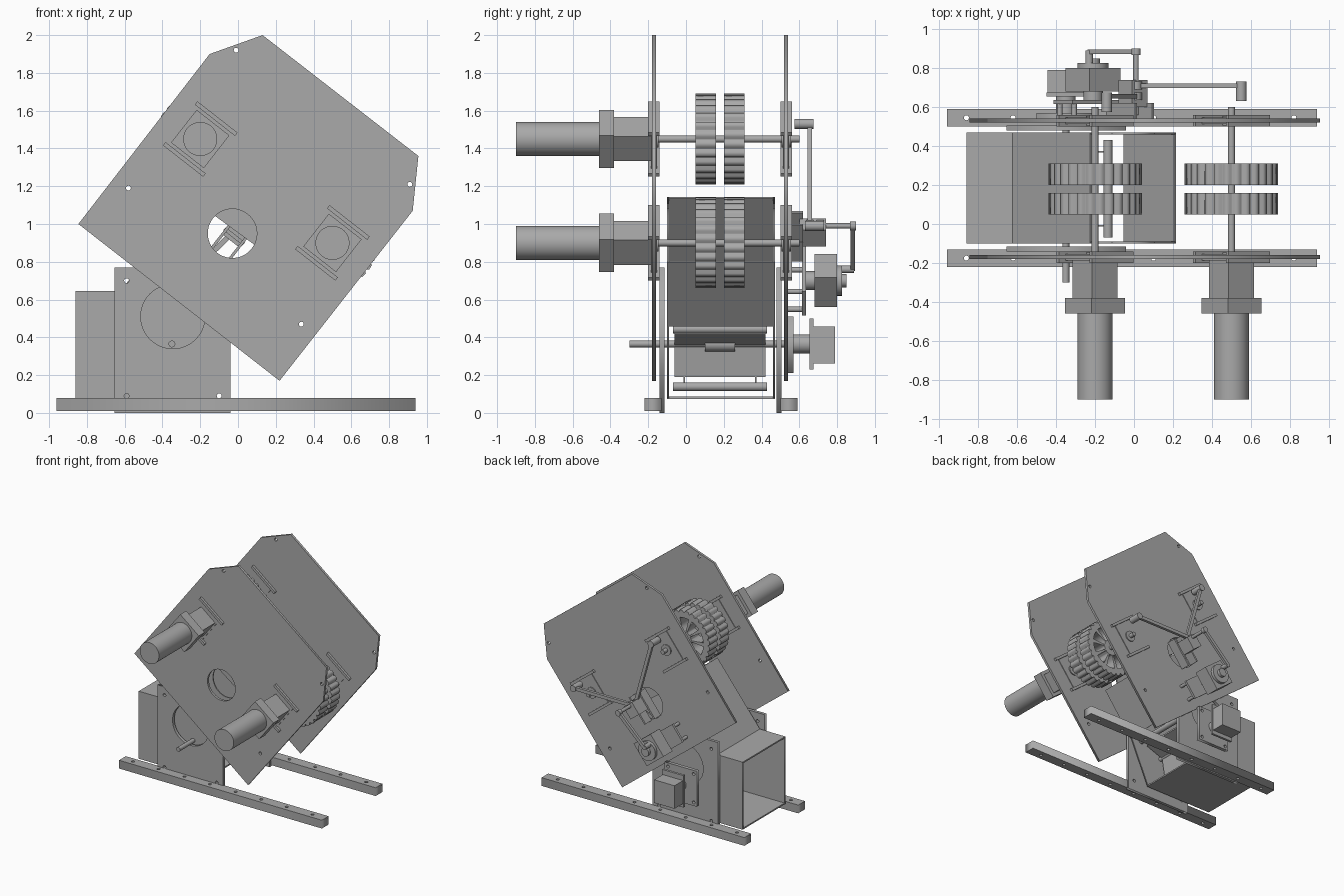
import bpy
from math import sin, cos, pi, radians, hypot, atan2
from mathutils import Vector

cube = bpy.data.objects.get("Cube")
if cube:
    bpy.data.objects.remove(cube, do_unlink=True)

metal = bpy.data.materials.new("plain_grey")
GREY = (0.4, 0.4, 0.4, 1)
metal.use_nodes = True
metal.diffuse_color = GREY
metal.node_tree.nodes["Principled BSDF"].inputs["Base Color"].default_value = GREY

TILT = radians(38)
U = Vector((cos(TILT), -sin(TILT)))   # across the launcher
V = Vector((sin(TILT), cos(TILT)))    # launch direction


def finish(ob, name, smooth=False):
    ob.name = ob.data.name = name
    ob.data.materials.clear()
    ob.data.materials.append(metal)
    if smooth:
        bpy.ops.object.shade_smooth_by_angle(angle=radians(35))
    return ob


def circle(x, z, r, n=24):
    return [(x + r * cos(2 * pi * i / n), z + r * sin(2 * pi * i / n)) for i in range(n)]


def prism(name, loops, lo, hi, upright=True, smooth=False):
    """Extrude an outline with holes along y (upright) or along z."""
    cu = bpy.data.curves.new(name, "CURVE")
    cu.dimensions, cu.fill_mode = "2D", "BOTH"
    cu.extrude = (hi - lo) / 2
    for loop in loops:
        sp = cu.splines.new("POLY")
        sp.points.add(len(loop) - 1)
        for p, (a, b) in zip(sp.points, loop):
            p.co = (a, b, 0, 1)
        sp.use_cyclic_u = True
    ob = bpy.data.objects.new(name, cu)
    bpy.context.collection.objects.link(ob)
    mid = (lo + hi) / 2
    ob.location = (0, mid, 0) if upright else (0, 0, mid)
    ob.rotation_euler.x = pi / 2 if upright else 0
    bpy.ops.object.select_all(action="DESELECT")
    ob.select_set(True)
    bpy.context.view_layer.objects.active = ob
    bpy.ops.object.convert(target="MESH")
    return finish(bpy.context.object, name, smooth)


def box(name, x, z, w, h, lo, hi, turn=0.0):
    """Box centred on x, z, spanning lo to hi in y, turned about y."""
    bpy.ops.mesh.primitive_cube_add(size=1, location=(x, (lo + hi) / 2, z), rotation=(0, turn, 0))
    ob = bpy.context.object
    ob.scale = (w, hi - lo, h)
    return finish(ob, name)


def rod(name, x, z, r, lo, hi, n=32):
    bpy.ops.mesh.primitive_cylinder_add(vertices=n, radius=r, depth=hi - lo,
                                        location=(x, (lo + hi) / 2, z), rotation=(pi / 2, 0, 0))
    return finish(bpy.context.object, name, True)


def link(name, a, b, w, lo, hi):
    """Flat bar joining two points in the xz plane."""
    dx, dz = b[0] - a[0], b[1] - a[1]
    return box(name, (a[0] + b[0]) / 2, (a[1] + b[1]) / 2, hypot(dx, dz), w, lo, hi, -atan2(dz, dx))


def rect(x0, z0, x1, z1):
    return [(x0, z0), (x1, z0), (x1, z1), (x0, z1)]


AXLES = {"upper": Vector((-0.2, 1.45)), "lower": Vector((0.5, 0.9))}
SIDES = {"front": (-0.17, -1), "back": (0.53, 1)}

# Foot rails with bolt holes
for side, y in (("front", -0.175), ("back", 0.545)):
    holes = [circle(-0.86 + 0.24 * i, y, 0.013, 12) for i in range(8)]
    prism(side + "_foot_rail", [rect(-0.96, y - 0.045, 0.94, y + 0.045)] + holes, 0.01, 0.08, False)

# Upright base plates with a large round opening
for side, y in (("front", -0.128), ("back", 0.493)):
    holes = [circle(x, z, 0.013, 12) for x, z in ((-0.59, 0.7), (-0.59, 0.09), (-0.1, 0.09))]
    prism(side + "_base_plate",
          [rect(-0.655, 0, -0.04, 0.77), circle(-0.345, 0.51, 0.17, 48)] + holes, y - 0.013, y + 0.013)

# Tilted launcher plates
outline = [(-0.845, 1.0), (-0.15, 1.9), (0.13, 2.0), (0.955, 1.36), (0.925, 1.07), (0.22, 0.17)]
bolts = [(-0.58, 1.19), (-0.01, 1.92), (0.91, 1.21), (0.335, 0.47)]
for side, (y, out) in SIDES.items():
    prism(side + "_launcher_plate",
          [outline, circle(-0.03, 0.95, 0.13, 48)] + [circle(x, z, 0.013, 12) for x, z in bolts],
          y - 0.01, y + 0.01)

# Feed box and chute: two side sheets, floor, roof and sloping walls
chute = [(-0.86, 0.08), (-0.22, 0.08), (-0.05, 0.46), (0.21, 0.8), (-0.22, 1.14), (-0.62, 0.64), (-0.86, 0.64)]
for side, y in (("front", -0.095), ("back", 0.465)):
    prism(side + "_chute_side", [chute, circle(-0.03, 0.95, 0.135, 48)], y - 0.005, y + 0.005)
link("box_floor", chute[0], chute[1], 0.012, -0.1, 0.47)
link("box_roof", chute[6], chute[5], 0.012, -0.1, 0.47)
link("chute_left_wall", chute[5], chute[4], 0.012, -0.1, 0.47)
link("chute_right_wall", chute[2], chute[3], 0.012, -0.1, 0.47)

# Three-armed feed paddle with rollers
HUB = Vector((-0.35, 0.365))
rod("feed_shaft", *HUB, 0.018, -0.3, 0.62)
rod("feed_hub", *HUB, 0.04, 0.1, 0.26)
for i in range(3):
    ang = radians(20 + 120 * i)
    d = Vector((cos(ang), sin(ang)))
    tip = HUB + d * 0.23
    link("paddle", HUB, HUB + d * 0.175, 0.02, -0.06, 0.42)
    rod("paddle_roller", *tip, 0.023, -0.07, 0.43, 20)
    for y in (-0.01, 0.37):
        link("roller_pin", HUB + d * 0.17, tip, 0.008, y - 0.004, y + 0.004)

# Feed motor
prism("feed_motor_plate", [rect(-0.5, 0.21, -0.2, 0.51)] +
      [circle(-0.35 + sx * 0.12, 0.36 + sz * 0.12, 0.013, 12) for sx in (-1, 1) for sz in (-1, 1)], 0.54, 0.57)
rod("feed_motor_collar", *HUB, 0.05, 0.57, 0.67)
box("feed_motor_flange", *HUB, 0.2, 0.27, 0.655, 0.675)
box("feed_motor", -0.35, 0.36, 0.19, 0.195, 0.67, 0.79)


def wheel(name, c, lo, hi, teeth=28, spokes=10):
    rim = []
    for i in range(teeth):
        for f, r in ((0, 0.224), (0.2, 0.24), (0.7, 0.24), (0.9, 0.224)):
            a = 2 * pi * (i + f) / teeth
            rim.append((c.x + r * cos(a), c.y + r * sin(a)))
    windows = []
    for i in range(spokes):
        steps = [2 * pi * (i + t) / spokes for t in (0.14, 0.38, 0.62, 0.86)]
        windows.append([(c.x + 0.18 * cos(a), c.y + 0.18 * sin(a)) for a in steps] +
                       [(c.x + 0.065 * cos(a), c.y + 0.065 * sin(a)) for a in reversed(steps)])
    prism(name, [rim] + windows, lo, hi)


# Wheel pairs, axles, bearing mounts and drive motors
for key, c in AXLES.items():
    wheel(key + "_front_wheel", c, 0.05, 0.16)
    wheel(key + "_back_wheel", c, 0.2, 0.31)
    rod(key + "_axle", *c, 0.018, -0.38, 0.6)
    for side, (y, out) in SIDES.items():
        box(key + "_bearing_plate", *c, 0.19, 0.25, y - 0.016, y + 0.016, TILT)
        rod(key + "_bearing", *c, 0.045, y - 0.025, y + 0.025)
        for s in (-1, 1):
            box(key + "_mount_strip", *(c + V * 0.137 * s), 0.27, 0.022, y - 0.03, y + 0.03, TILT)
    box(key + "_motor_bracket", *c, 0.165, 0.165, -0.38, -0.18, TILT)
    box(key + "_gearbox", *c, 0.22, 0.22, -0.46, -0.38, TILT)
    rod(key + "_motor", *c, 0.09, -0.9, -0.46, 48)

# Central pivot block behind the round opening
PIVOT = Vector((0.01, 0.99))
box("pivot_block", -0.005, 0.955, 0.1, 0.11, 0.6, 0.74, TILT)
for s in (-1, 1):
    box("pivot_bracket_arm", *(Vector((-0.02, 0.935)) + U * 0.055 * s), 0.015, 0.24, 0.54, 0.62, TILT)
box("pivot_cross_bar", -0.02, 0.935, 0.13, 0.02, 0.56, 0.62, TILT)
rod("pivot_post", *PIVOT, 0.014, 0.6, 0.89, 16)

# Linkage arms
TIPS = {"upper": (Vector((-0.14, 1.53)), 0.655), "lower": (Vector((0.55, 0.99)), 0.71)}
for key, (tip, y) in TIPS.items():
    link(key + "_link", PIVOT, tip, 0.028, y - 0.012, y + 0.012)
    rod(key + "_link_pin", *tip, 0.027, y - 0.08, y + 0.02, 20)
    rod(key + "_link_eye", *PIVOT, 0.03, y - 0.02, y + 0.02, 20)

# Servo with horn, driving the pivot
SERVO = Vector((-0.21, 0.7))
horn_end = Vector((-0.23, 0.76))
box("servo_plate", *SERVO, 0.39, 0.16, 0.615, 0.635, TILT)
for s in (-1, 1):
    for t in (-1, 1):
        rod("servo_standoff", *(SERVO + U * 0.17 * s + V * 0.06 * t), 0.014, 0.54, 0.62, 12)
box("servo_body", *SERVO, 0.2, 0.2, 0.68, 0.8, TILT)
rod("servo_neck", *SERVO, 0.05, 0.63, 0.69)
rod("servo_disc", *SERVO, 0.08, 0.8, 0.825)
rod("servo_cap", *SERVO, 0.035, 0.825, 0.85)
rod("horn_pin", *horn_end, 0.02, 0.82, 0.89, 16)
link("servo_link", horn_end, PIVOT, 0.028, 0.872, 0.895)
rod("servo_link_eye", *PIVOT, 0.024, 0.868, 0.9, 16)
